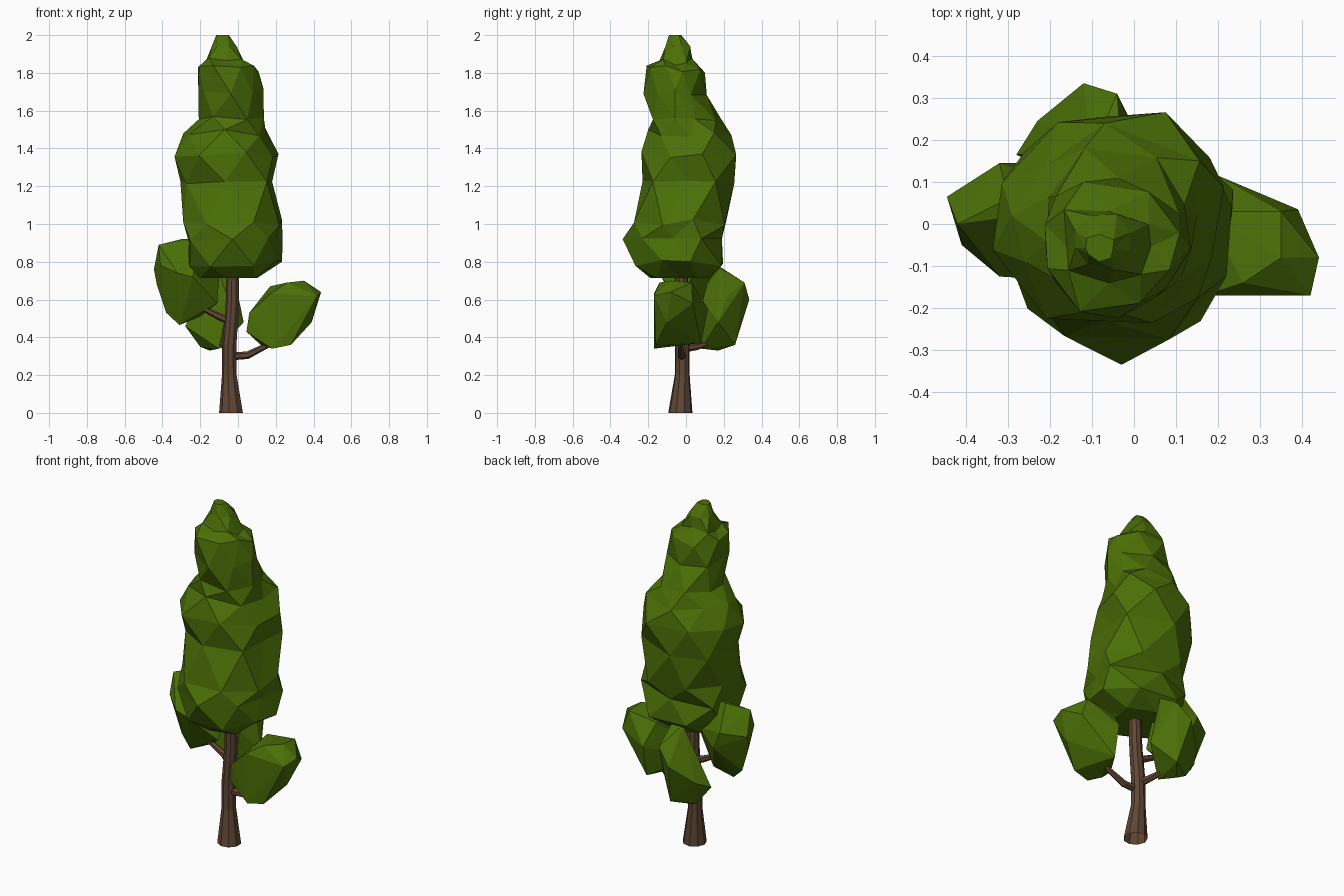
import bpy, bmesh, math, random
from mathutils import Vector

random.seed(4)


def material(name, color):
    m = bpy.data.materials.new(name)
    m.diffuse_color = (*color, 1)
    return m


LEAF = material("leaf_green", (0.07, 0.16, 0.002))
BARK = material("bark_brown", (0.115, 0.062, 0.035))


def finish(name, bm, mat):
    bmesh.ops.recalc_face_normals(bm, faces=bm.faces[:])
    me = bpy.data.meshes.new(name)
    bm.to_mesh(me)
    bm.free()
    me.materials.append(mat)
    ob = bpy.data.objects.new(name, me)
    bpy.context.collection.objects.link(ob)
    return ob


AXES = [math.radians(d) for d in (0, 30, 90, 140, 180, 210, 270, 320, 360)]


def crown(name, rings):
    """Faceted loft of staggered 8-sided rings. Each ring gives z, then the
    low and high reach along x, y and the slanted 30 and 140 degree axes."""
    bm = bmesh.new()
    loops, n = [], 8
    for k, (z, x0, x1, y0, y1, p0, p1, q0, q1) in enumerate(rings):
        cx, cy = (x0 + x1) / 2, (y0 + y1) / 2
        reach = [x1, p1, y1, q1, -x0, -p0, -y0, -q0]
        rad = [s - cx * math.cos(a) - cy * math.sin(a) for s, a in zip(reach, AXES)]
        dz = 0.02 if 0 < k < len(rings) - 2 else 0
        loop = []
        for i in range(n):
            a, r = AXES[i], rad[i]
            if k % 2:
                a = (AXES[i] + AXES[i + 1]) / 2
                r = (rad[i] + rad[(i + 1) % n]) * 0.53
            loop.append(bm.verts.new((cx + r * math.cos(a), cy + r * math.sin(a),
                                      z + random.uniform(-dz, dz))))
        loops.append(loop)
    for k in range(len(loops) - 1):
        a, b = loops[k], loops[k + 1]
        for i in range(n):
            j = (i + 1) % n
            if k % 2 == 0:
                bm.faces.new((a[i], a[j], b[i]))
                bm.faces.new((b[i], a[j], b[j]))
            else:
                bm.faces.new((a[i], b[j], b[i]))
                bm.faces.new((a[i], a[j], b[j]))
    bm.faces.new(loops[0])
    bm.faces.new(loops[-1])
    return finish(name, bm, LEAF)


def clump(name, points):
    """Faceted leaf clump: convex hull of a few corner points."""
    bm = bmesh.new()
    for p in points:
        bm.verts.new(p)
    bmesh.ops.convex_hull(bm, input=bm.verts[:])
    loose = [v for v in bm.verts if not v.link_faces]
    bmesh.ops.delete(bm, geom=loose, context='VERTS')
    return finish(name, bm, LEAF)


def limb(name, path, n):
    """Tapered open tube through (x, y, z, radius) stations."""
    bm = bmesh.new()
    pts = [Vector(p[:3]) for p in path]
    run = pts[-1] - pts[0]
    side = Vector((1, 0, 0)) if abs(run.y) > abs(run.x) else Vector((0, 1, 0))
    loops = []
    for k, p in enumerate(pts):
        d = (pts[min(k + 1, len(pts) - 1)] - pts[max(k - 1, 0)]).normalized()
        if p.z == 0:
            d = Vector((0, 0, 1))
        u = d.cross(side).normalized()
        w = d.cross(u)
        loops.append([bm.verts.new(p + path[k][3] * (u * math.cos(t) + w * math.sin(t)))
                      for t in (2 * math.pi * i / n for i in range(n))])
    for a, b in zip(loops, loops[1:]):
        for i in range(n):
            j = (i + 1) % n
            bm.faces.new((a[i], a[j], b[j], b[i]))
    return finish(name, bm, BARK)


# Main crown
crown("main_crown", [
    (0.715, -0.19, 0.08, -0.19, 0.13, -0.23, 0.12, -0.17, 0.18),
    (0.79, -0.24, 0.195, -0.27, 0.18, -0.28, 0.24, -0.25, 0.265),
    (0.91, -0.26, 0.20, -0.335, 0.19, -0.32, 0.245, -0.27, 0.275),
    (1.01, -0.26, 0.20, -0.265, 0.20, -0.32, 0.24, -0.27, 0.28),
    (1.21, -0.305, 0.165, -0.23, 0.255, -0.285, 0.235, -0.23, 0.31),
    (1.37, -0.33, 0.185, -0.245, 0.265, -0.315, 0.245, -0.195, 0.29),
    (1.48, -0.29, 0.15, -0.20, 0.24, -0.27, 0.21, -0.17, 0.25),
    (1.56, -0.19, 0.12, -0.18, 0.19, -0.21, 0.12, -0.16, 0.21),
    (1.70, -0.21, 0.135, -0.225, 0.11, -0.23, 0.105, -0.157, 0.185),
    (1.82, -0.19, 0.10, -0.21, 0.085, -0.24, 0.085, -0.12, 0.185),
    (1.86, -0.16, 0.04, -0.14, 0.03, -0.19, 0.03, -0.09, 0.15),
    (1.94, -0.135, -0.02, -0.10, 0.02, -0.15, -0.01, -0.05, 0.10),
    (2.00, -0.115, -0.05, -0.09, -0.025, -0.13, -0.06, -0.01, 0.065)])

# Side clumps
clump("right_clump", [
    (0.045, -0.14, 0.43), (0.06, -0.15, 0.53), (0.17, 0.03, 0.67),
    (0.17, -0.17, 0.63), (0.26, -0.14, 0.69), (0.35, -0.08, 0.70),
    (0.35, 0.03, 0.69), (0.44, -0.08, 0.64), (0.42, -0.17, 0.62),
    (0.39, 0.035, 0.58), (0.20, 0.115, 0.55), (0.39, -0.10, 0.48),
    (0.28, -0.16, 0.36), (0.18, -0.17, 0.34), (0.12, -0.12, 0.36),
    (0.20, 0.08, 0.37)])
clump("left_clump", [
    (-0.42, 0.00, 0.89), (-0.30, 0.06, 0.92), (-0.20, 0.03, 0.92),
    (-0.445, 0.065, 0.76), (-0.41, -0.05, 0.78), (-0.43, 0.03, 0.68),
    (-0.32, -0.125, 0.74), (-0.24, -0.13, 0.72), (-0.32, 0.145, 0.78),
    (-0.28, 0.145, 0.68), (-0.38, 0.02, 0.53), (-0.31, 0.00, 0.465),
    (-0.20, 0.03, 0.51), (-0.11, -0.03, 0.58), (-0.10, 0.03, 0.72),
    (-0.16, 0.10, 0.76)])
clump("back_clump", [
    (-0.28, 0.165, 0.46), (-0.20, 0.19, 0.35), (-0.15, 0.17, 0.33),
    (-0.10, 0.08, 0.34), (-0.08, 0.26, 0.36), (-0.23, 0.245, 0.50),
    (-0.12, 0.335, 0.60), (-0.04, 0.31, 0.69), (0.03, 0.17, 0.48),
    (0.00, 0.22, 0.62), (-0.10, 0.17, 0.78), (-0.03, 0.18, 0.77),
    (-0.08, 0.11, 0.68), (-0.05, 0.09, 0.60)])

# Trunk and branches
limb("trunk", [(-0.035, -0.03, 0, 0.065), (-0.045, -0.02, 0.20, 0.040),
               (-0.045, -0.02, 0.36, 0.039), (-0.03, -0.022, 0.55, 0.036),
               (-0.025, -0.025, 0.80, 0.034)], 9)
limb("right_branch", [(-0.04, -0.02, 0.30, 0.022), (0.05, -0.025, 0.305, 0.020),
                      (0.15, -0.03, 0.355, 0.015), (0.20, -0.03, 0.40, 0.010)], 6)
limb("left_branch", [(-0.03, -0.02, 0.48, 0.022), (-0.10, -0.015, 0.51, 0.019),
                     (-0.18, -0.01, 0.55, 0.014), (-0.23, 0.0, 0.60, 0.010)], 6)
limb("back_branch", [(-0.05, -0.02, 0.34, 0.022), (-0.07, 0.05, 0.35, 0.019),
                     (-0.10, 0.13, 0.37, 0.014), (-0.12, 0.17, 0.42, 0.010)], 6)
